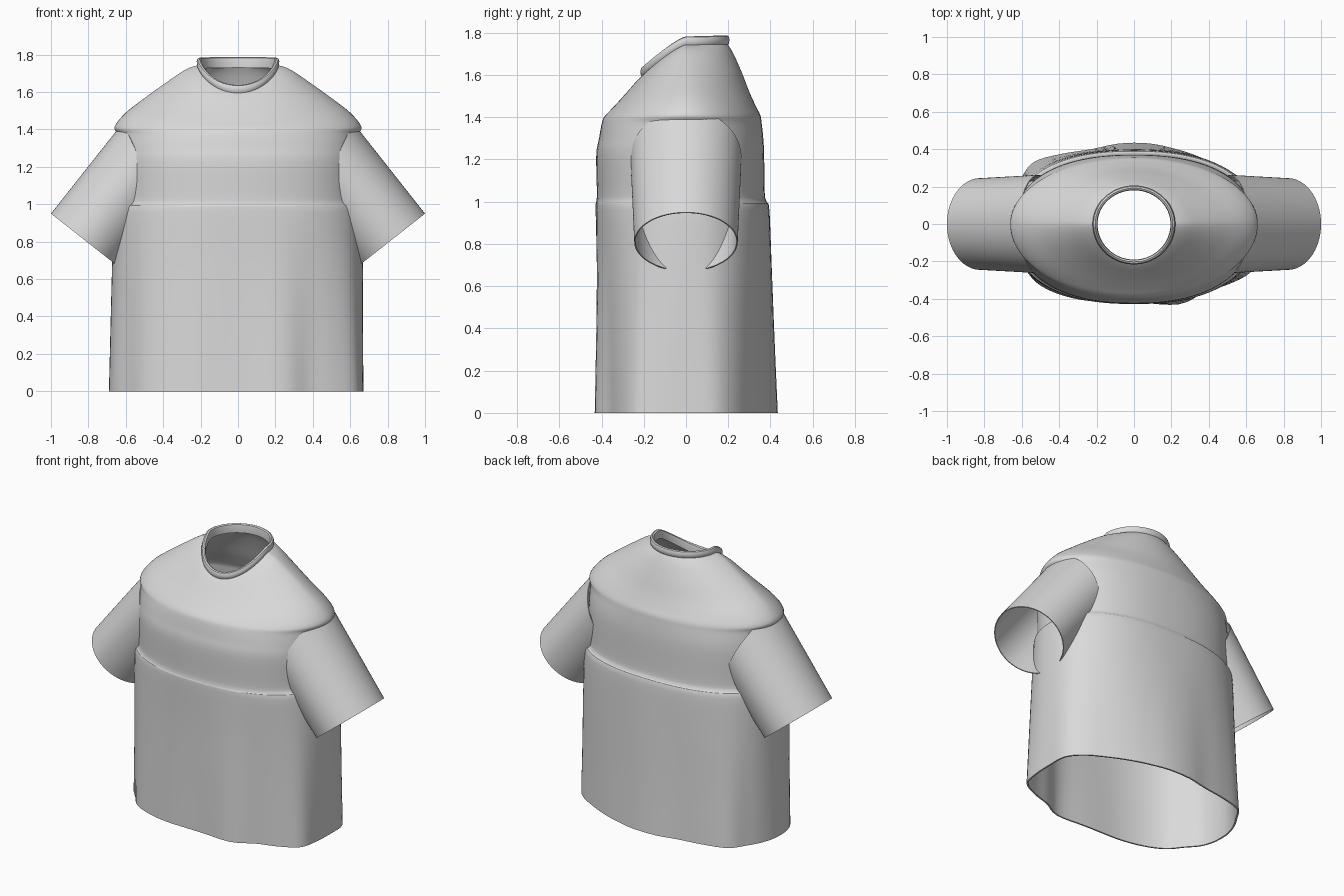
import bpy
import math
from mathutils import Vector

old_cube = bpy.data.objects.get("Cube")
if old_cube:
    bpy.data.objects.remove(old_cube, do_unlink=True)

SEGMENTS = 96
ANGLES = [math.tau * i / SEGMENTS for i in range(SEGMENTS)]

fabric = bpy.data.materials.new("light_grey_fabric")
fabric.use_nodes = True
colour = (0.7, 0.7, 0.7, 1)
fabric.diffuse_color = colour
fabric.node_tree.nodes["Principled BSDF"].inputs["Base Color"].default_value = colour


def spline(p0, p1, p2, p3, t):
    """Catmull-Rom blend of four numbers."""
    return p1 + t / 2 * (p2 - p0 + t * (2 * p0 - 5 * p1 + 4 * p2 - p3
                                        + t * (3 * (p1 - p2) + p3 - p0)))


def signed_power(value, power):
    return math.copysign(abs(value) ** power, value)


def loft(name, rings, thickness=0, close_rows=False):
    """Skin a list of point rings, with optional cloth thickness."""
    verts = [p for ring in rings for p in ring]
    rows = len(rings)
    faces = []
    for r in range(rows if close_rows else rows - 1):
        low, high = r * SEGMENTS, (r + 1) % rows * SEGMENTS
        for i in range(SEGMENTS):
            j = (i + 1) % SEGMENTS
            faces.append((low + i, low + j, high + j, high + i))
    mesh = bpy.data.meshes.new(name)
    mesh.from_pydata(verts, [], faces)
    mesh.materials.append(fabric)
    obj = bpy.data.objects.new(name, mesh)
    bpy.context.collection.objects.link(obj)
    bpy.ops.object.select_all(action="DESELECT")
    obj.select_set(True)
    bpy.context.view_layer.objects.active = obj
    if thickness:
        solid = obj.modifiers.new("cloth_thickness", "SOLIDIFY")
        solid.thickness = thickness
        solid.offset = -1
        bpy.ops.object.modifier_apply(modifier=solid.name)
    bpy.ops.object.shade_smooth_by_angle(angle=math.radians(40))
    return obj


# Hem folds: outward scale at even steps around the hem, from the left side
FOLDS = [0.985, 1, 0.97, 0.935, 0.94, 0.98, 1.035, 0.98, 1, 1.04, 1, 1,
         1.015, 1, 0.97, 1, 1.01, 1.01, 1, 1.05, 0.97, 1, 1.04, 1]


def fold_at(angle):
    position = angle / math.tau * len(FOLDS)
    k = int(position)
    points = [FOLDS[(k + o) % len(FOLDS)] for o in (-1, 0, 1, 2)]
    return spline(*points, position - k)


def body_ring(half_width, front, back, power, z_side, z_front, z_back, fold):
    ring = []
    for a in ANGLES:
        c, s = math.cos(a), math.sin(a)
        scale = 1 + (fold_at(a) - 1) * fold
        depth, z_end = (back, z_back) if s > 0 else (front, z_front)
        ring.append((half_width * signed_power(c, 2 / power) * scale,
                     depth * signed_power(s, 2 / power) * scale,
                     z_side + (z_end - z_side) * abs(s) ** 1.3))
    return ring


def level(half_width, front, back, power, z, fold=0):
    return (half_width, front, back, power, z, z, z, fold)


# Body sections from hem to neck seam
NECK = (0.21, 0.205, 0.195, 2, 1.745, 1.6, 1.75, 0)
sections = [
    level(0.68, 0.42, 0.42, 2.5, 0, 1),
    level(0.675, 0.42, 0.41, 2.45, 0.35, 0.65),
    level(0.67, 0.422, 0.402, 2.4, 0.7, 0.25),
    level(0.663, 0.428, 0.395, 2.35, 0.96),
    level(0.65, 0.425, 0.382, 2.3, 1),
    level(0.64, 0.422, 0.373, 2.3, 1.04),
    level(0.64, 0.425, 0.37, 2.3, 1.22),
    level(0.64, 0.412, 0.366, 2.25, 1.3),
    level(0.646, 0.398, 0.358, 2.1, 1.375),
    (0.66, 0.385, 0.352, 2, 1.415, 1.405, 1.41, 0),
    (0.6, 0.352, 0.332, 2, 1.49, 1.44, 1.45, 0),
    (0.49, 0.31, 0.3, 2, 1.575, 1.485, 1.52, 0),
    (0.385, 0.27, 0.265, 2, 1.65, 1.53, 1.61, 0),
    (0.28, 0.235, 0.225, 2, 1.72, 1.57, 1.7, 0),
    NECK,
]
STEPS = 4
rings = []
last = len(sections) - 1
for k in range(last):
    around = [sections[min(max(k + o, 0), last)] for o in (-1, 0, 1, 2)]
    for step in range(STEPS):
        rings.append(body_ring(*[spline(*column, step / STEPS) for column in zip(*around)]))
rings.append(body_ring(*NECK))
loft("shirt_body", rings, 0.01)

# Collar: a rounded band following the neck seam (outward offset, rise)
band = [(-0.014, -0.02), (0, -0.012), (0.009, 0), (0.011, 0.02), (0.006, 0.034),
        (-0.003, 0.038), (-0.012, 0.033), (-0.015, 0.015)]
collar = []
for out, rise in band:
    w, f, b, n, zs, zf, zb, fold = NECK
    collar.append(body_ring(w + out, f + out, b + out, n,
                            zs + rise, zf + rise, zb + rise, fold))
loft("collar", collar, close_rows=True)

# Sleeves: slanted open tubes that run into the shoulders
for name, side in (("left_sleeve", 1), ("right_sleeve", -1)):
    cuff = Vector((side * 0.822, 0, 0.81))
    up = Vector((side * 0.178, 0, 0.14))
    inward = Vector((-side * 0.62, 0, 0.785))
    tube = []
    for row in range(7):
        t = row / 6
        across = Vector((0, side * (0.245 + 0.018 * t), 0))
        tube.append([cuff + up * math.cos(a) + across * math.sin(a)
                     + inward * t * (0.505 + 0.115 * math.cos(a)) for a in ANGLES])
    loft(name, tube, 0.006)
